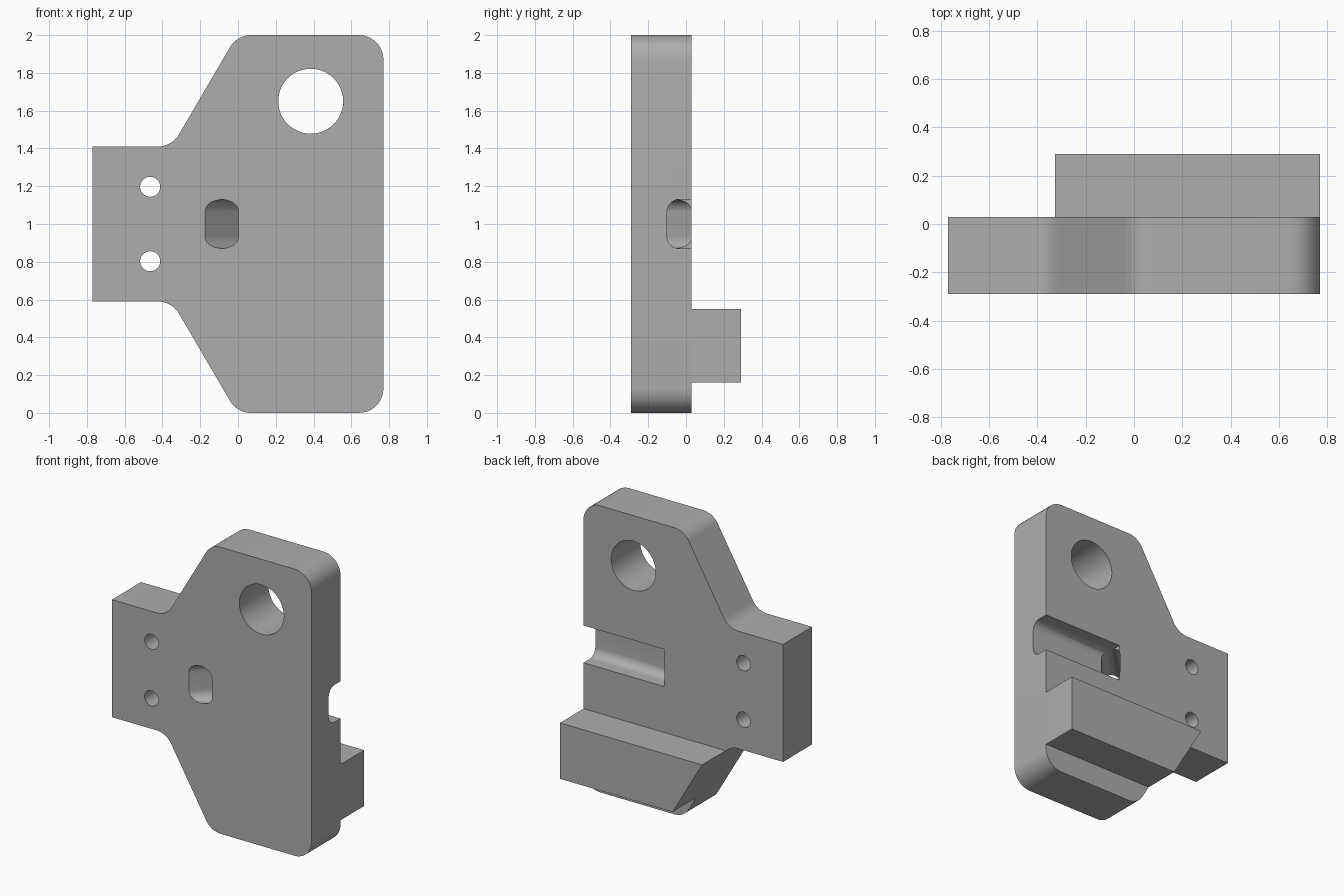
import bpy
import bmesh
from math import pi, sin, cos, tan
from mathutils import Vector

old = bpy.data.objects.get("Cube")
if old:
    bpy.data.objects.remove(old, do_unlink=True)

grey = bpy.data.materials.new("plain grey")
grey.use_nodes = True
colour = (0.42, 0.42, 0.42, 1)
grey.diffuse_color = colour
grey.node_tree.nodes["Principled BSDF"].inputs["Base Color"].default_value = colour

X, Y, Z = Vector((1, 0, 0)), Vector((0, 1, 0)), Vector((0, 0, 1))
FRONT, BACK, REAR = -0.29, 0.03, 0.29
SIDE = 0.77


def rounded(corners, steps=10):
    """Polygon from (u, v, radius) corners, each rounded by a tangent arc."""
    points = []
    for i, (u, v, r) in enumerate(corners):
        p = Vector((u, v))
        if not r:
            points.append(p)
            continue
        a = (Vector(corners[i - 1][:2]) - p).normalized()
        b = (Vector(corners[(i + 1) % len(corners)][:2]) - p).normalized()
        half = a.angle(b) / 2
        centre = p + (a + b).normalized() * (r / sin(half))
        start = p + a * (r / tan(half)) - centre
        side = p + b * (r / tan(half)) - centre
        sweep = start.angle(side)
        for k in range(steps + 1):
            t = k / steps
            points.append(centre + (start * sin((1 - t) * sweep)
                                    + side * sin(t * sweep)) / sin(sweep))
    return points


def circle(u, v, r, n=48):
    return [Vector((u + r * cos(2 * pi * k / n), v + r * sin(2 * pi * k / n)))
            for k in range(n)]


def prism(name, points, origin, u, v, along):
    """Extrude a flat outline, drawn on the axes u and v, by the vector along."""
    bm = bmesh.new()
    face = bm.faces.new([bm.verts.new(origin + u * p.x + v * p.y) for p in points])
    new = bmesh.ops.extrude_face_region(bm, geom=[face])["geom"]
    bmesh.ops.translate(bm, vec=along,
                        verts=[g for g in new if isinstance(g, bmesh.types.BMVert)])
    bmesh.ops.recalc_face_normals(bm, faces=bm.faces)
    mesh = bpy.data.meshes.new(name)
    bm.to_mesh(mesh)
    bm.free()
    mesh.materials.append(grey)
    obj = bpy.data.objects.new(name, mesh)
    bpy.context.collection.objects.link(obj)
    return obj


def cut(obj, cutter):
    cutter.hide_render = True
    bpy.context.view_layer.objects.active = obj
    mod = obj.modifiers.new("cut", "BOOLEAN")
    mod.operation, mod.solver, mod.object = "DIFFERENCE", "EXACT", cutter
    bpy.ops.object.modifier_apply(modifier=mod.name)
    bpy.data.objects.remove(cutter, do_unlink=True)


# Main plate: the upper half outline mirrored about z = 1
R = 0.13
upper = [(-SIDE, 1.41, 0), (-0.35, 1.41, R), (-0.005, 2, R), (SIDE, 2, R)]
lower = [(u, 2 - v, r) for u, v, r in reversed(upper)]
plate = prism("main_plate", rounded(upper + lower), Y * FRONT, X, Z,
              Y * (BACK - FRONT))

# Large bore and two pin holes
for name, u, v, r in (("bore", 0.385, 1.65, 0.172),
                      ("upper_pin_hole", -0.465, 1.197, 0.053),
                      ("lower_pin_hole", -0.465, 0.803, 0.053)):
    cut(plate, prism(name, circle(u, v, r), Y * (FRONT - 0.1), X, Z, Y * 0.6))

# Back groove with rounded floor corners, open at the side
r = 0.063
groove = rounded([(-0.10, 0.87, r), (0.2, 0.87, 0), (0.2, 1.13, 0), (-0.10, 1.13, r)])
cut(plate, prism("groove", groove, X * 0.147, Y, Z, X))

# Oblong passage slanting from the front face into the end of the groove
slant, across = (X + Y).normalized(), (X - Y).normalized()
w, h = 0.0625, 0.129
oblong = rounded([(-w, -h, w * 0.99), (w, -h, w * 0.99),
                  (w, h, w * 0.99), (-w, h, w * 0.99)])
start = Vector((-0.086, FRONT, 1)) - slant * 0.2
cut(plate, prism("passage", oblong, start, across, Z, slant * 0.66))

# Rear bar, its end flush with the slanted plate edge
low, high = 0.16, 0.55
slope = 0.345 / 0.59
bar = rounded([(-0.005 - slope * low, low, 0), (SIDE, low, 0),
               (SIDE, high, 0), (-0.005 - slope * high, high, 0)])
rear_bar = prism("rear_bar", bar, Y * BACK, X, Z, Y * (REAR - BACK))

# Smooth curved walls, crisp edges
bpy.ops.object.select_all(action="DESELECT")
for obj in (plate, rear_bar):
    obj.select_set(True)
bpy.context.view_layer.objects.active = plate
bpy.ops.object.shade_smooth_by_angle(angle=pi / 6)
